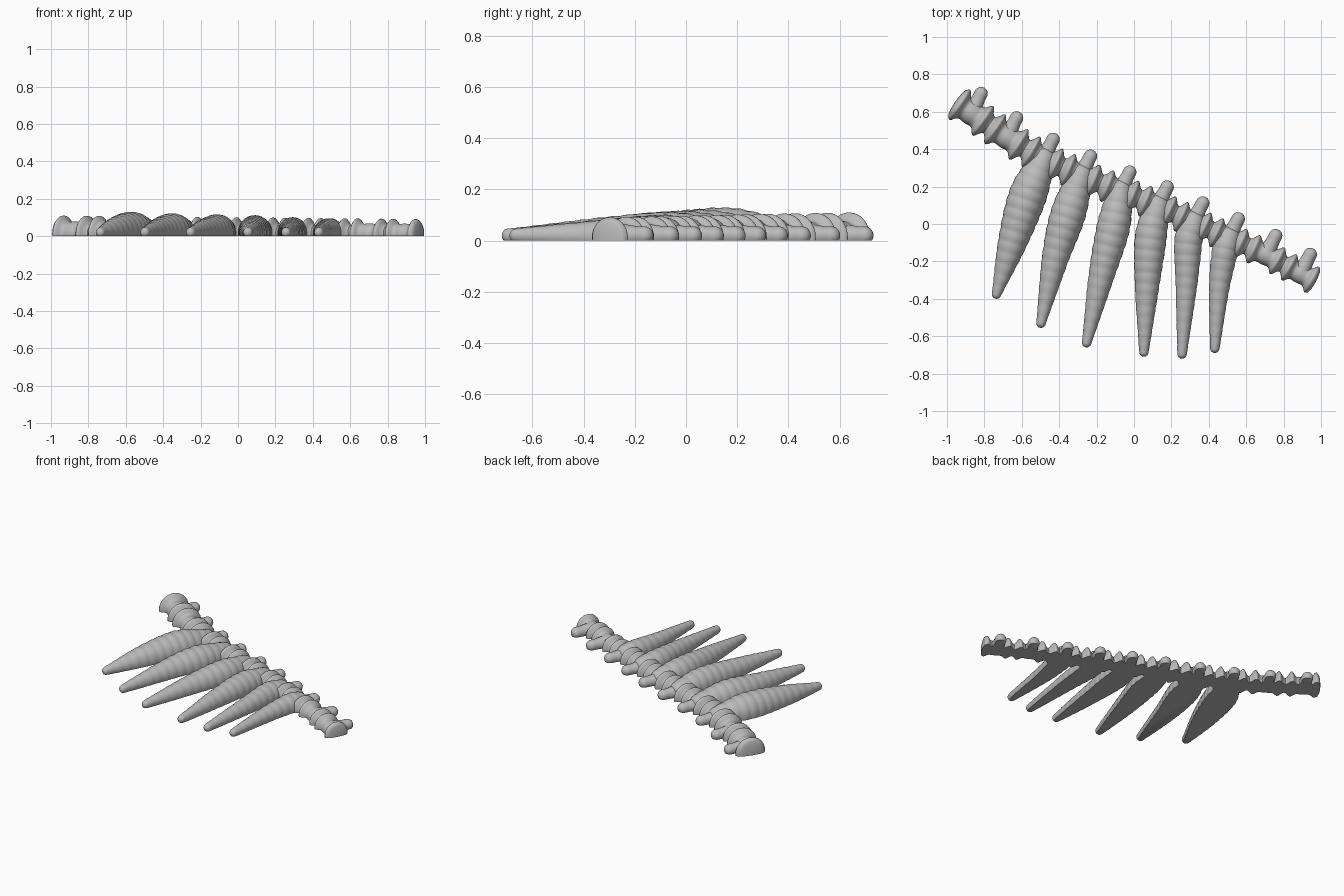
import bpy, bmesh, math
from mathutils import Vector

cube = bpy.data.objects.get("Cube")
if cube:
    bpy.data.objects.remove(cube, do_unlink=True)

bone = bpy.data.materials.new("bone_grey")
bone.use_nodes = True
bone.diffuse_color = (0.5, 0.5, 0.5, 1)
bone.node_tree.nodes["Principled BSDF"].inputs["Base Color"].default_value = bone.diffuse_color


def spline(points, t):
    """Smooth curve through points; t counts points and may run past the ends."""
    p = [2 * points[0] - points[1]] + points + [2 * points[-1] - points[-2]]
    i = max(0, min(len(points) - 2, math.floor(t)))
    u = t - i
    a, b, c, d = p[i:i + 4]
    if u < 0:
        return b + (c - a) * u / 2
    if u > 1:
        return c + (d - b) * (u - 1) / 2
    return b + ((c - a) * u + (2 * a - 5 * b + 4 * c - d) * u * u
                + (3 * b - a - 3 * c + d) * u ** 3) / 2


def half_tube(name, stations, lift, stretch=1.0, cap=1.0, sides=32):
    """Sweep round sections (x, y, radius), round both ends, slice flat on the ground."""
    def dome(end, inner):
        out = Vector((end.x - inner.x, end.y - inner.y)).normalized()
        ring = []
        for k in range(1, 7):
            a = k * math.pi / 12.2
            q = end.xy + out * end.z * cap * math.sin(a)
            ring.append(Vector((q.x, q.y, end.z * math.cos(a))))
        return ring

    path = dome(stations[0], stations[1])[::-1] + stations + dome(stations[-1], stations[-2])
    bm = bmesh.new()
    rings = []
    for i, s in enumerate(path):
        d = (path[min(i + 1, len(path) - 1)] - path[max(i - 1, 0)]).xy.normalized()
        across = Vector((-d.y, d.x))
        ring = []
        for k in range(sides):
            a = math.tau * k / sides
            q = s.xy + across * s.z * math.cos(a)
            ring.append(bm.verts.new((q.x, q.y, lift + stretch * s.z * math.sin(a))))
        rings.append(ring)
    for a, b in zip(rings, rings[1:]):
        for k in range(sides):
            n = (k + 1) % sides
            bm.faces.new((a[k], a[n], b[n], b[k]))
    bm.faces.new(rings[0])
    bm.faces.new(rings[-1])
    cut = bmesh.ops.bisect_plane(bm, geom=bm.verts[:] + bm.edges[:] + bm.faces[:],
                                 plane_co=(0, 0, 0), plane_no=(0, 0, 1), clear_inner=True)
    rim = [e for e in cut["geom_cut"] if isinstance(e, bmesh.types.BMEdge)]
    bmesh.ops.edgeloop_fill(bm, edges=rim)
    bmesh.ops.recalc_face_normals(bm, faces=bm.faces[:])
    mesh = bpy.data.meshes.new(name)
    bm.to_mesh(mesh)
    bm.free()
    mesh.materials.append(bone)
    obj = bpy.data.objects.new(name, mesh)
    bpy.context.collection.objects.link(obj)
    bpy.ops.object.select_all(action="DESELECT")
    obj.select_set(True)
    bpy.context.view_layer.objects.active = obj
    bpy.ops.object.shade_smooth_by_angle(angle=math.radians(50))


# Vertebra centres along the gently curved back
centres = [Vector(c) for c in (
    (-.87, .595), (-.68, .465), (-.485, .35), (-.285, .26), (-.075, .175),
    (.125, .095), (.315, .01), (.505, -.075), (.705, -.165), (.89, -.265))]
last = len(centres) - 1

# Spine: spool-shaped vertebrae with two flared rims, joined by thin necks
spine = []
steps = 32
for k in range(round(-.38 * steps), round((last + .36) * steps) + 1):
    t = k / steps
    local = t - round(t)
    flare = math.exp(-((abs(local) - .33) / .1) ** 2)
    body = math.exp(-(local / .25) ** 2)
    size = 1.1 - .2 * t / last
    p = spline(centres, t)
    spine.append(Vector((p.x, p.y, size * (.046 + .04 * flare + .014 * body))))
half_tube("spine", spine, lift=.013, cap=.2)

# Spinous processes: rounded pegs leaning backwards
for i, c in enumerate(centres):
    tip = c + Vector((.052, .102))
    peg = []
    for k in range(9):
        p = c.lerp(tip, k / 8)
        peg.append(Vector((p.x, p.y, .048 - .012 * min(1, k / 6))))
    half_tube(f"spinous_process_{i + 1}", peg, lift=.02, sides=20)

# Ribs: shoulder, middle, tip and thickness, rooted in the third vertebra onwards
ribs = [
    ((-.565, .16), (-.65, -.1), (-.735, -.375), .1),
    ((-.35, .06), (-.42, -.18), (-.497, -.53), .093),
    ((-.11, -.015), (-.175, -.28), (-.253, -.635), .088),
    ((.09, -.07), (.07, -.33), (.053, -.685), .084),
    ((.29, -.1), (.28, -.33), (.257, -.695), .074),
    ((.485, -.15), (.455, -.35), (.432, -.665), .069)]
for i, (shoulder, middle, tip, thick) in enumerate(ribs):
    nodes = [Vector((*centres[i + 2], .065)), Vector((*shoulder, thick)),
             Vector((*middle, thick * .77)), Vector((*tip, .025))]
    rib, travelled, before = [], 0, nodes[0]
    for k in range(91):
        p = spline(nodes, k / 30)
        travelled += (p - before).xy.length
        before = p.copy()
        p.z *= .98 + .04 * abs(math.sin(math.pi * travelled / .06))
        rib.append(p)
    half_tube(f"rib_{i + 1}", rib, lift=.02, stretch=1.08)
